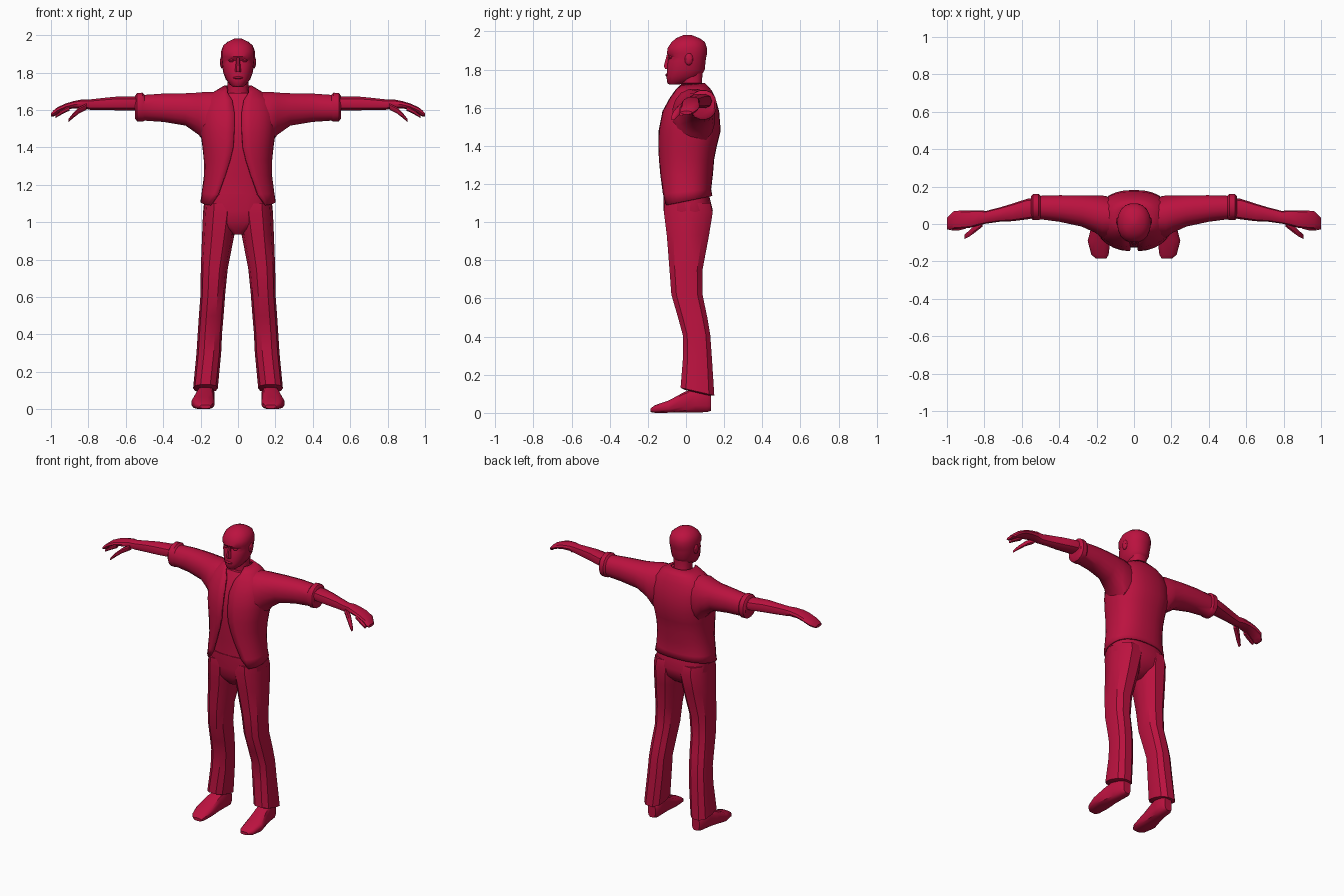
import bpy, bmesh, math

RED = bpy.data.materials.new("crimson")
RED.diffuse_color = (0.5, 0.006, 0.05, 1)


def finish(name, bm, mirror=False, thick=0, angle=38):
    bmesh.ops.recalc_face_normals(bm, faces=bm.faces)
    me = bpy.data.meshes.new(name)
    bm.to_mesh(me)
    bm.free()
    me.materials.append(RED)
    ob = bpy.data.objects.new(name, me)
    bpy.context.collection.objects.link(ob)
    bpy.ops.object.select_all(action='DESELECT')
    ob.select_set(True)
    bpy.context.view_layer.objects.active = ob
    bpy.ops.object.shade_smooth_by_angle(angle=math.radians(angle))
    if thick:
        m = ob.modifiers.new("Cloth", 'SOLIDIFY')
        m.thickness, m.offset = thick, 0
    if mirror:
        ob.modifiers.new("Mirror", 'MIRROR').use_mirror_merge = False
    return ob


def loft(name, rings, axis='z', sides=12, n=2.4, gaps=None, tilt=None, **kw):
    """Skin superellipse rings (t, a, b, ra, rb) along an axis.
    gaps: half-width of a front opening per ring; tilt: {ring: slope along b}."""
    bm = bmesh.new()
    rows = []
    for i, (t, a, b, ra, rb) in enumerate(rings):
        row = []
        for k in range(sides):
            if gaps:
                t0 = math.asin((gaps[i] / ra) ** (n / 2))
                ang = t0 + (2 * math.pi - 2 * t0) * k / (sides - 1)
            else:
                ang = 2 * math.pi * (k + 0.5) / sides
            s, c = math.sin(ang), -math.cos(ang)
            u = a + ra * math.copysign(abs(s) ** (2 / n), s)
            v = b + rb * math.copysign(abs(c) ** (2 / n), c)
            w = t + (tilt or {}).get(i, 0) * (v - b)
            co = {'z': (u, v, w), 'x': (w, u, v), 'y': (u, w, v)}[axis]
            row.append(bm.verts.new(co))
        rows.append(row)
    for r, q in zip(rows, rows[1:]):
        for k in range(sides - 1 if gaps else sides):
            j = (k + 1) % sides
            bm.faces.new((r[k], r[j], q[j], q[k]))
    if not gaps:
        bm.faces.new(rows[0])
        bm.faces.new(rows[-1])
    return finish(name, bm, **kw)


def blob(name, loc, size, mirror=False):
    bm = bmesh.new()
    bmesh.ops.create_uvsphere(bm, u_segments=8, v_segments=6, radius=1)
    for v in bm.verts:
        v.co = [l + s * c for l, s, c in zip(loc, size, v.co)]
    return finish(name, bm, mirror=mirror)


# Jacket: open-fronted shell with curved front edges
torso = [(1.11, 0, 0, .195, .132), (1.16, 0, -.002, .188, .128),
         (1.25, 0, 0, .176, .135), (1.33, 0, .002, .177, .14),
         (1.40, 0, .008, .184, .148), (1.48, 0, .019, .195, .157),
         (1.58, 0, .025, .198, .143), (1.65, 0, .034, .175, .114),
         (1.69, 0, .036, .13, .092), (1.725, 0, .03, .072, .066)]
gaps = [.145, .105, .068, .042, .025, .02, .018, .03, .055, .058]
loft("jacket", torso, sides=29, n=2.4, gaps=gaps, tilt={0: .2, 1: .1},
     thick=.012)

# Shirt under the jacket
loft("shirt", [(t, a, b, ra - .014, rb - .014) for t, a, b, ra, rb in torso[:-1]],
     sides=24)

# Sleeves with rolled cuffs
loft("sleeve", [(.08, .03, 1.545, .10, .15), (.17, .04, 1.555, .115, .145),
                (.21, .053, 1.58, .10, .115), (.28, .07, 1.603, .085, .088),
                (.40, .083, 1.612, .072, .077), (.50, .088, 1.612, .064, .07),
                (.51, .09, 1.615, .071, .079), (.54, .09, 1.615, .071, .077),
                (.55, .09, 1.615, .06, .062)],
     axis='x', sides=16, n=2.2, mirror=True)

# Forearm running into the mitten-like hand
loft("forearm_and_hand", [(.50, .088, 1.635, .05, .038), (.57, .08, 1.635, .055, .038),
                          (.65, .062, 1.635, .047, .038), (.72, .05, 1.632, .038, .034),
                          (.79, .036, 1.629, .034, .029), (.83, .033, 1.633, .04, .025),
                          (.88, .026, 1.628, .047, .02), (.92, .024, 1.618, .049, .018),
                          (.965, .02, 1.598, .048, .018), (.985, .008, 1.582, .04, .018),
                          (1.0, .002, 1.574, .03, .009)],
     axis='x', sides=10, mirror=True)
loft("thumb", [(.81, .005, 1.618, .02, .018), (.85, -.025, 1.598, .022, .018),
               (.88, -.05, 1.572, .018, .015), (.905, -.068, 1.545, .012, .009)],
     axis='x', sides=8, mirror=True)
loft("curled_finger", [(.90, -.01, 1.61, .016, .014), (.94, -.022, 1.59, .014, .013),
                       (.975, -.025, 1.566, .01, .009)],
     axis='x', sides=8, mirror=True)

# Trousers: hips and two flared legs
loft("trouser_hips", [(1.15, 0, 0, .175, .12), (1.06, 0, .012, .186, .13),
                      (1.0, 0, .008, .16, .118), (.96, 0, 0, .07, .09),
                      (.935, 0, -.01, .03, .06)], sides=20, n=2.8)
loft("trouser_leg", [(1.10, .092, .008, .09, .125), (1.05, .094, .012, .093, .133),
                     (.93, .106, .01, .086, .115), (.75, .127, 0, .072, .09),
                     (.62, .134, .005, .066, .085), (.50, .143, .035, .066, .08),
                     (.41, .15, .055, .065, .075), (.30, .156, .06, .066, .078),
                     (.112, .174, .06, .066, .092), (.105, .174, .06, .05, .07)],
     sides=10, n=2.5, tilt={8: -.23, 9: -.23}, mirror=True)

# Shoes
loft("shoe", [(-.185, .175, .014, .028, .01), (-.165, .182, .02, .047, .02),
              (-.09, .187, .033, .062, .033), (-.01, .178, .055, .05, .055),
              (.05, .17, .066, .044, .066), (.11, .166, .06, .042, .057),
              (.132, .165, .055, .028, .045)],
     axis='y', sides=12, n=3, mirror=True)

# Neck
loft("neck", [(1.64, 0, .05, .075, .068), (1.69, 0, .036, .06, .058),
              (1.72, 0, .03, .055, .053), (1.80, 0, .03, .058, .06)], sides=14)

# Head with brow ridge and recessed eye band
loft("head", [(1.722, 0, -.062, .025, .025), (1.735, 0, -.04, .042, .06),
              (1.765, 0, -.012, .066, .092), (1.80, 0, 0, .079, .1),
              (1.845, 0, .004, .086, .1), (1.865, 0, .01, .088, .097),
              (1.885, 0, .005, .09, .107), (1.915, 0, .007, .09, .104),
              (1.945, 0, .012, .079, .088), (1.965, 0, .01, .055, .062),
              (1.982, 0, .008, .018, .02)], sides=18, n=2.2)

# Facial features and ears
loft("nose", [(1.88, 0, -.092, .008, .009), (1.82, 0, -.097, .015, .022),
              (1.803, 0, -.094, .017, .018)], sides=6, n=2)
blob("lips", (0, -.098, 1.772), (.026, .011, .008))
blob("chin", (0, -.082, 1.737), (.026, .018, .015))
blob("eye", (.034, -.078, 1.864), (.016, .013, .009), mirror=True)
blob("ear", (.086, .015, 1.855), (.011, .022, .033), mirror=True)
